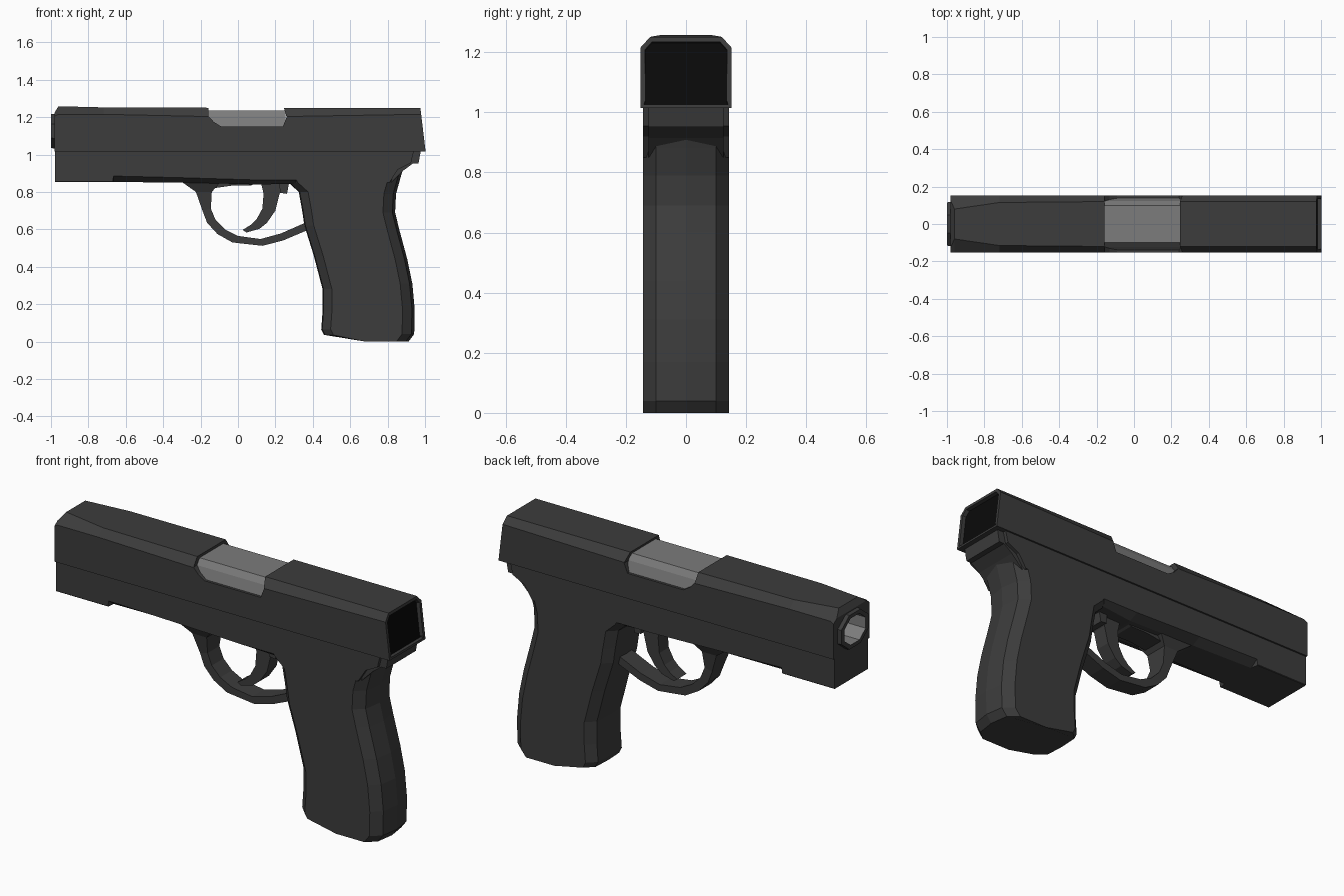
import bpy, bmesh, math

if "Cube" in bpy.data.objects:
    bpy.data.objects.remove(bpy.data.objects["Cube"])


def material(name, v):
    m = bpy.data.materials.new(name)
    m.diffuse_color = (v, v, v, 1)
    m.use_nodes = True
    m.node_tree.nodes["Principled BSDF"].inputs["Base Color"].default_value = m.diffuse_color
    return m


DARK, STEEL, BLACK = material("dark", 0.045), material("steel", 0.2), material("black", 0.003)


def finish(name, bm, mats):
    bmesh.ops.recalc_face_normals(bm, faces=bm.faces)
    me = bpy.data.meshes.new(name)
    bm.to_mesh(me)
    bm.free()
    for m in mats:
        me.materials.append(m)
    ob = bpy.data.objects.new(name, me)
    bpy.context.collection.objects.link(ob)
    return ob


def loft(name, rings, mats=(DARK,), seg_mats=None, recess=None):
    """Skin a list of equal-length point rings and cap both ends."""
    bm = bmesh.new()
    vs = [[bm.verts.new(p) for p in r] for r in rings]
    n = len(vs[0])
    for i in range(len(vs) - 1):
        for j in range(n):
            k = (j + 1) % n
            f = bm.faces.new((vs[i][j], vs[i][k], vs[i + 1][k], vs[i + 1][j]))
            f.material_index = seg_mats[i] if seg_mats else 0
    bm.faces.new(vs[0])
    end = bm.faces.new(vs[-1])
    bmesh.ops.recalc_face_normals(bm, faces=bm.faces)
    if recess:
        bmesh.ops.inset_region(bm, faces=[end], thickness=recess[0], depth=0)
        bmesh.ops.inset_region(bm, faces=[end], thickness=0.001, depth=-recess[1])
        end.material_index = 1
    return finish(name, bm, mats)


def plate(name, profile, w, mats=(DARK,)):
    """Extrude an (x, z) profile across y."""
    return loft(name, [[(x, y, z) for x, z in profile] for y in (-w, w)], mats)


def mirror(half):
    """Complete a (y, z) half section."""
    return half + [(-y, z) for y, z in reversed(half)]


def cut(ob, cutter):
    mod = ob.modifiers.new("cut", 'BOOLEAN')
    mod.operation, mod.solver, mod.object = 'DIFFERENCE', 'EXACT', cutter
    bpy.context.view_layer.objects.active = ob
    bpy.ops.object.modifier_apply(modifier=mod.name)
    bpy.data.objects.remove(cutter)


def octagon(x, ry, rz):
    return [(x, ry * math.cos(a), 1.125 + rz * math.sin(a))
            for a in [math.pi / 8 + i * math.pi / 4 for i in range(8)]]


# Slide: x, shoulder height, top height, top half width
slide_rings = []
for x, zs, zt, wt in [(-0.98, 1.205, 1.225, 0.125), (-0.96, 1.215, 1.258, 0.08),
                      (-0.72, 1.215, 1.252, 0.115), (-0.16, 1.203, 1.25, 0.12),
                      (0.25, 1.203, 1.25, 0.12), (0.975, 1.215, 1.25, 0.12)]:
    sec = mirror([(0.152, 1.015), (0.152, 1.04), (0.152, zs), (wt, zt)])
    tilt = 0.12 if x > 0.9 else 0
    slide_rings.append([(x + tilt * (1.25 - z), y, z) for y, z in sec])
slide = loft("slide", slide_rings, (DARK, BLACK), recess=(0.017, 0.02))
cut(slide, plate("port_cutter", [(-0.157, 1.3), (-0.157, 1.205), (-0.13, 1.175), (-0.09, 1.15),
                                 (0.24, 1.15), (0.26, 1.2), (0.245, 1.25), (0.245, 1.3)], 0.3))
cut(slide, loft("bore_cutter", [octagon(-1.1, 0.115, 0.09), octagon(-0.6, 0.115, 0.09)]))

# Muzzle tube with a hollow bore
loft("muzzle", [octagon(-0.62, 0.125, 0.098), octagon(-0.97, 0.13, 0.102),
                octagon(-1.0, 0.125, 0.098), octagon(-1.0, 0.098, 0.077),
                octagon(-0.64, 0.098, 0.077)], (DARK, STEEL), [0, 0, 0, 1])

# Chamber block seen through the port
chamber = mirror([(0.125, 1.1), (0.138, 1.15), (0.122, 1.205), (0.1, 1.236)])
loft("chamber", [[(x, y, z) for y, z in chamber] for x in (-0.165, 0.255)], (STEEL,))

# Frame rail: x, bottom height, chamfer height, bottom half width
loft("frame", [[(x, y, z) for y, z in mirror([(w, zb), (0.143, zc), (0.143, 1.018)])]
               for x, zb, zc, w in [(-0.978, 0.853, 0.856, 0.14), (-0.67, 0.853, 0.856, 0.14),
                                    (-0.665, 0.853, 0.885, 0.10), (-0.3, 0.85, 0.876, 0.09),
                                    (0.1, 0.84, 0.864, 0.09), (0.47, 0.845, 0.864, 0.13),
                                    (0.80, 0.86, 0.87, 0.13)]])

# Tang at the rear of the frame
plate("tang", [(0.7, 0.85), (0.82, 0.85), (0.885, 0.915), (0.935, 0.952), (0.965, 0.952),
               (0.977, 1.018), (0.7, 1.018)], 0.125)
plate("tang_sides", [(0.7, 0.85), (0.81, 0.85), (0.855, 0.92), (0.925, 0.955), (0.94, 1.018),
                     (0.7, 1.018)], 0.143)

# Grip: front z, rear z, front x, rear x
grip_rings = []
for zf, zr, xf, xr in [(0.90, 0.93, 0.24, 0.885), (0.85, 0.88, 0.27, 0.87),
                       (0.80, 0.79, 0.325, 0.845), (0.70, 0.69, 0.343, 0.84),
                       (0.62, 0.60, 0.355, 0.862), (0.46, 0.44, 0.405, 0.905),
                       (0.28, 0.31, 0.452, 0.932), (0.16, 0.17, 0.452, 0.945),
                       (0.065, 0.04, 0.445, 0.942), (0.035, 0.0, 0.46, 0.912)]:
    side = [(xr, 0, zr), (xr - 0.015, 0.1, zr), (xr - 0.065, 0.143, zr), (xf + 0.22, 0.143, zr),
            (xf + 0.05, 0.143, zf), (xf + 0.005, 0.1, zf), (xf, 0, zf)]
    grip_rings.append(side + [(x, -y, z) for x, y, z in reversed(side[1:-1])])
loft("grip", grip_rings)

# Trigger guard: outer edge, inner edge
outer = [(-0.31, 0.86), (-0.225, 0.80), (-0.19, 0.70), (-0.165, 0.635), (-0.11, 0.575),
         (-0.03, 0.53), (0.13, 0.512), (0.24, 0.54), (0.37, 0.595)]
inner = [(-0.10, 0.845), (-0.14, 0.80), (-0.145, 0.71), (-0.12, 0.65), (-0.07, 0.60),
         (0.0, 0.565), (0.12, 0.548), (0.23, 0.578), (0.37, 0.64)]
loft("trigger_guard", [[(xo, -w, zo), (xo, w, zo), (xi, w, zi), (xi, -w, zi)]
                       for (xo, zo), (xi, zi), w in
                       zip(outer, inner, [0.09, 0.065] + [0.05] * 7)])
plate("guard_bridge", [(-0.2, 0.86), (-0.13, 0.82), (-0.03, 0.834), (0.07, 0.834),
                       (0.1, 0.85), (0.1, 0.88), (-0.2, 0.88)], 0.06)

# Trigger
edge_front = [(0.12, 0.86), (0.137, 0.79), (0.13, 0.71), (0.10, 0.655), (0.025, 0.597)]
edge_back = [(0.27, 0.86), (0.222, 0.79), (0.20, 0.70), (0.155, 0.635), (0.045, 0.583)]
edge_back[4:4] = [(0.115, 0.603)]
edge_front[4:4] = [(0.07, 0.625)]
loft("trigger", [[(a, -0.04, b), (a, 0.04, b), (c, 0.04, d), (c, -0.04, d)]
                 for (a, b), (c, d) in zip(edge_front, edge_back)])
plate("trigger_stop", [(0.22, 0.86), (0.225, 0.795), (0.262, 0.79), (0.275, 0.86)], 0.06)
